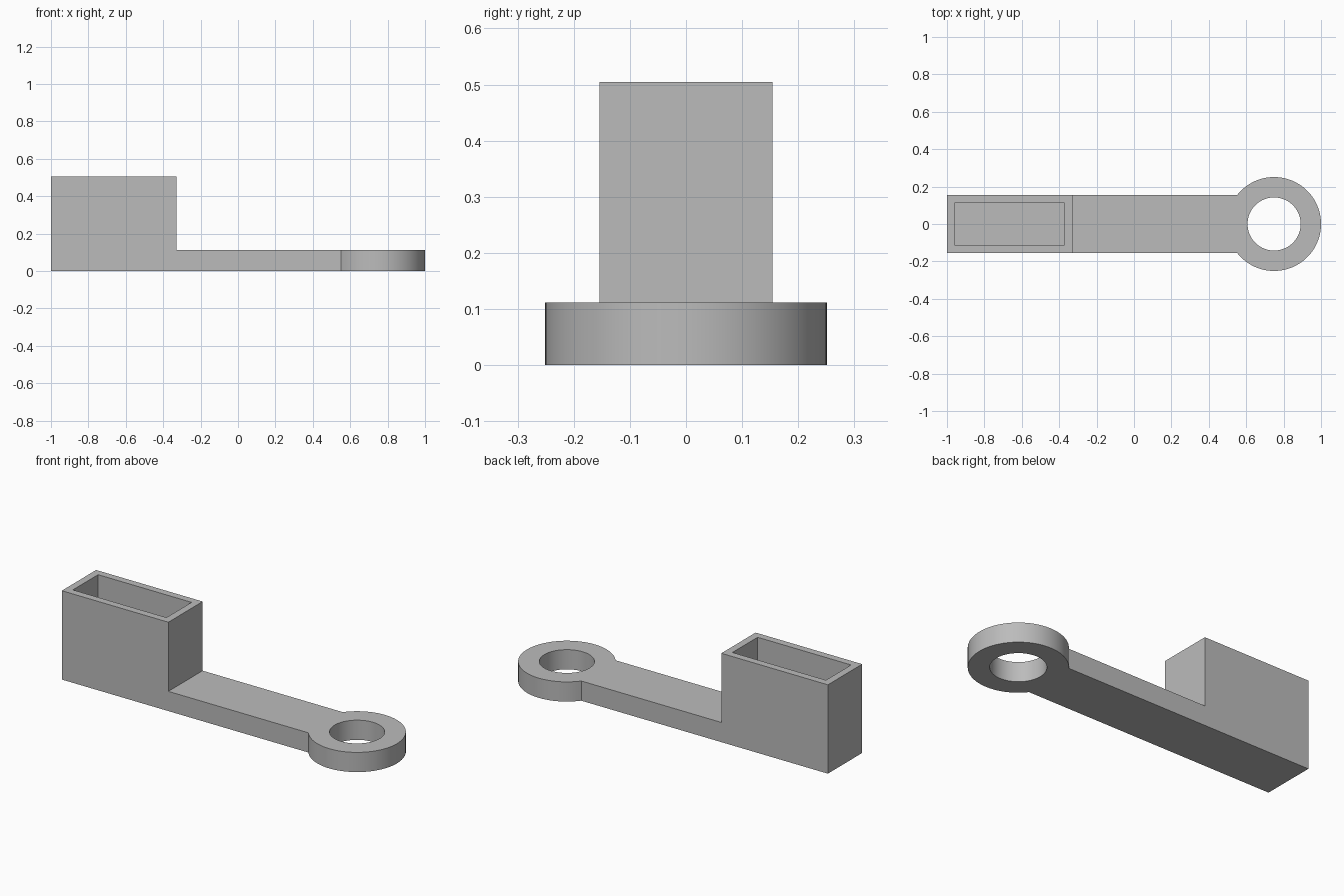
import bpy
import bmesh
from math import asin, pi, cos, sin, radians
from mathutils import Matrix, Vector

default = bpy.data.objects.get("Cube")
if default:
    bpy.data.objects.remove(default, do_unlink=True)

# Main dimensions
HALF_W, PLATE_H, BOX_H = 0.154, 0.112, 0.505
BOX_END, WALL = -0.33, 0.041
RING_X, RING_R, HOLE_R = 0.749, 0.251, 0.142
SEGMENTS = 72

grey = bpy.data.materials.new("plain grey")
grey.use_nodes = True
colour = (0.5, 0.5, 0.5, 1)
grey.diffuse_color = colour
grey.node_tree.nodes["Principled BSDF"].inputs["Base Color"].default_value = colour


def prism(name, outline, z0, z1):
    """Extrude a counter-clockwise outline from z0 up to z1."""
    bm = bmesh.new()
    base = bm.faces.new([bm.verts.new((x, y, z0)) for x, y in outline])
    top = bmesh.ops.extrude_face_region(bm, geom=[base], use_keep_orig=True)
    verts = [g for g in top["geom"] if isinstance(g, bmesh.types.BMVert)]
    bmesh.ops.translate(bm, vec=(0, 0, z1 - z0), verts=verts)
    bmesh.ops.recalc_face_normals(bm, faces=bm.faces)
    mesh = bpy.data.meshes.new(name)
    bm.to_mesh(mesh)
    bm.free()
    mesh.materials.append(grey)
    obj = bpy.data.objects.new(name, mesh)
    bpy.context.collection.objects.link(obj)
    return obj


def rectangle(x0, x1, half):
    return [(x0, -half), (x1, -half), (x1, half), (x0, half)]


def arc(radius, start, end, steps):
    angles = [start + (end - start) * i / steps for i in range(steps + 1)]
    return [(RING_X + radius * cos(a), radius * sin(a)) for a in angles]


def combine(target, tool, operation):
    """Apply a boolean and discard the tool."""
    tool.hide_render = True
    mod = target.modifiers.new(operation.lower(), "BOOLEAN")
    mod.operation, mod.solver, mod.object = operation, "EXACT", tool
    bpy.context.view_layer.objects.active = target
    bpy.ops.object.modifier_apply(modifier=mod.name)
    bpy.data.objects.remove(tool, do_unlink=True)


# Flat arm running into the round eye
meet = pi - asin(HALF_W / RING_R)
outline = [(-1, HALF_W), (-1, -HALF_W)] + arc(RING_R, -meet, meet, SEGMENTS)
bracket = prism("arm_with_socket_and_eye", outline, 0, PLATE_H)

# Tall box at the right end
box = prism("socket_box", rectangle(-1, BOX_END, HALF_W), 0, BOX_H)
combine(bracket, box, "UNION")

# Open pocket in the box, and through hole in the eye
pocket = prism("pocket_cutter", rectangle(-1 + WALL, BOX_END - WALL, HALF_W - WALL),
               PLATE_H, BOX_H + 0.1)
combine(bracket, pocket, "DIFFERENCE")
hole = prism("hole_cutter", arc(HOLE_R, 0, 2 * pi, SEGMENTS)[:-1], -0.1, PLATE_H + 0.1)
combine(bracket, hole, "DIFFERENCE")

# Smooth round walls, crisp corners
bpy.ops.object.select_all(action="DESELECT")
bracket.select_set(True)
bpy.context.view_layer.objects.active = bracket
bpy.ops.object.shade_smooth_by_angle(angle=radians(30))
